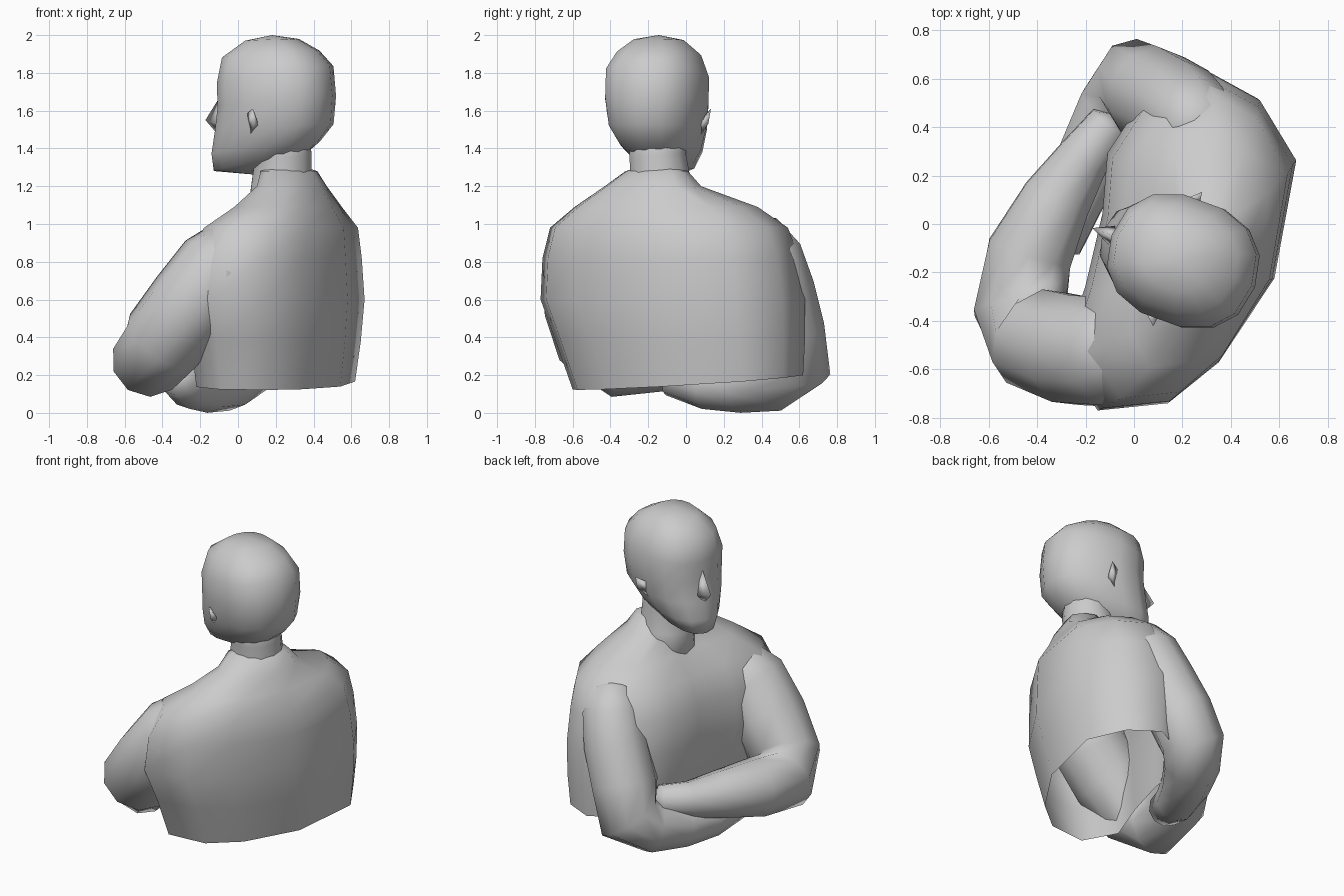
import bpy, bmesh, math
from mathutils import Vector

if "Cube" in bpy.data.objects:
    bpy.data.objects.remove(bpy.data.objects["Cube"])


def finish(name, bm, smooth=True):
    bmesh.ops.recalc_face_normals(bm, faces=bm.faces[:])
    me = bpy.data.meshes.new(name)
    bm.to_mesh(me)
    bm.free()
    for p in me.polygons:
        p.use_smooth = smooth
    ob = bpy.data.objects.new(name, me)
    bpy.context.collection.objects.link(ob)
    return ob


def loft(name, rings, start=None, end=None):
    """Skin a list of rings; start / end are optional pole points."""
    bm = bmesh.new()
    vs = [[bm.verts.new(p) for p in r] for r in rings]
    n = len(vs[0])
    for a, b in zip(vs, vs[1:]):
        for i in range(n):
            j = (i + 1) % n
            bm.faces.new((a[i], a[j], b[j], b[i]))
    for pole, ring in ((start, vs[0]), (end, vs[-1])):
        if pole is not None:
            v = bm.verts.new(pole)
            for i in range(n):
                bm.faces.new((ring[i], ring[(i + 1) % n], v))
    return finish(name, bm)


def tube(name, stations, n=10):
    """Round limb through (x, y, z, radius) stations."""
    pts = [Vector(s[:3]) for s in stations]
    rings = []
    side = None
    for i, p in enumerate(pts):
        t = (pts[min(i + 1, len(pts) - 1)] - pts[max(i - 1, 0)]).normalized()
        if side is None:
            side = t.orthogonal()
        side = (side - t * side.dot(t)).normalized()
        up = t.cross(side)
        r = stations[i][3]
        rings.append([p + r * (math.cos(k * math.tau / n) * side +
                               math.sin(k * math.tau / n) * up) for k in range(n)])
    d0 = (pts[0] - pts[1]).normalized() * stations[0][3] * 0.45
    d1 = (pts[-1] - pts[-2]).normalized() * stations[-1][3] * 0.45
    return loft(name, rings, pts[0] + d0, pts[-1] + d1)


def hull(name, pts):
    bm = bmesh.new()
    for p in pts:
        bm.verts.new(p)
    bmesh.ops.convex_hull(bm, input=bm.verts[:])
    return finish(name, bm)


# Torso: one plan outline fitted to a box at each height, open below
plan = [(-0.15, -0.77), (0.14, -0.74), (0.35, -0.57), (0.58, -0.22), (0.67, 0.27),
        (0.52, 0.52), (0.30, 0.64), (0.02, 0.50), (-0.11, 0.30), (-0.13, 0.05),
        (-0.20, -0.25), (-0.30, -0.55)]
levels = [(0.17, -0.22, 0.62, -0.60, 0.62),
          (0.38, -0.25, 0.65, -0.69, 0.63),
          (0.60, -0.30, 0.67, -0.77, 0.63),
          (0.82, -0.27, 0.655, -0.76, 0.60),
          (0.98, -0.18, 0.635, -0.72, 0.54),
          (1.09, -0.02, 0.55, -0.59, 0.38),
          (1.20, 0.10, 0.47, -0.43, 0.08),
          (1.28, 0.12, 0.42, -0.32, 0.01)]
rings = []
for z, x0, x1, y0, y1 in levels:
    ring = []
    for x, y in plan:
        dz = 0.06 * y - 0.03 * max(0, x) if z < 0.2 else 0
        ring.append((x0 + (x + 0.30) / 0.97 * (x1 - x0),
                     y0 + (y + 0.77) / 1.41 * (y1 - y0), z + dz))
    rings.append(ring)
loft("torso", rings, end=(0.26, -0.15, 1.33))

# Neck
tube("neck", [(0.23, -0.12, 1.02, 0.19), (0.23, -0.13, 1.20, 0.165),
              (0.24, -0.15, 1.36, 0.155), (0.22, -0.15, 1.52, 0.16)], 12)

# Folded arms, shoulder to hand
tube("left_arm", [(0.02, -0.48, 0.88, 0.19), (-0.10, -0.53, 0.76, 0.235),
                  (-0.25, -0.52, 0.57, 0.235), (-0.40, -0.47, 0.38, 0.225),
                  (-0.47, -0.35, 0.28, 0.20), (-0.43, -0.12, 0.30, 0.185),
                  (-0.32, 0.10, 0.31, 0.15), (-0.21, 0.27, 0.31, 0.115),
                  (-0.10, 0.42, 0.34, 0.09)])
tube("right_arm", [(0.28, 0.37, 0.96, 0.14), (0.24, 0.43, 0.84, 0.185),
                   (0.18, 0.48, 0.66, 0.20), (0.08, 0.53, 0.44, 0.205),
                   (0.02, 0.57, 0.25, 0.20), (-0.07, 0.46, 0.18, 0.175),
                   (-0.17, 0.28, 0.15, 0.15), (-0.25, 0.10, 0.15, 0.13),
                   (-0.32, -0.08, 0.20, 0.11)])

# Head: rings in a frame turned to the side (a forward, w sideways)
YAW = math.radians(20)
FWD = Vector((-math.cos(YAW), math.sin(YAW), 0))
SIDE = Vector((-math.sin(YAW), -math.cos(YAW), 0))
HEAD = Vector((0.18, -0.145, 0))


def at(a, w, z):
    return HEAD + FWD * a + SIDE * w + Vector((0, 0, z))


def power(v, e):
    return math.copysign(abs(v) ** e, v)


head_levels = [(1.37, 1.28, -0.18, 0.325, 0.14),
               (1.44, 1.37, -0.26, 0.33, 0.20),
               (1.53, 1.49, -0.33, 0.305, 0.245),
               (1.68, 1.62, -0.34, 0.285, 0.265),
               (1.84, 1.74, -0.325, 0.29, 0.265),
               (1.92, 1.88, -0.25, 0.265, 0.215),
               (1.98, 1.97, -0.14, 0.14, 0.13)]
rings = []
for zb, zf, b, f, w in head_levels:
    ring = []
    for k in range(14):
        c, s = math.cos(k * math.tau / 14), math.sin(k * math.tau / 14)
        c, s = power(c, 0.85), power(s, 0.85)
        ring.append(at((b + f) / 2 + (f - b) / 2 * c, w * s,
                       (zb + zf) / 2 + (zf - zb) / 2 * c))
    rings.append(ring)
loft("head", rings, at(0.08, 0, 1.26), at(0, 0, 2.0))

# Nose and ears
hull("nose", [at(0.27, 0, 1.71), at(0.26, 0.055, 1.52), at(0.26, -0.055, 1.52),
              at(0.375, 0, 1.55), at(0.32, 0, 1.49)])
for label, s in (("left", 1), ("right", -1)):
    hull(label + "_ear", [at(0.05, s * 0.21, 1.46), at(0.06, s * 0.24, 1.58),
                          at(-0.01, s * 0.23, 1.52), at(0.0, s * 0.295, 1.61),
                          at(0.0, s * 0.28, 1.53)])
